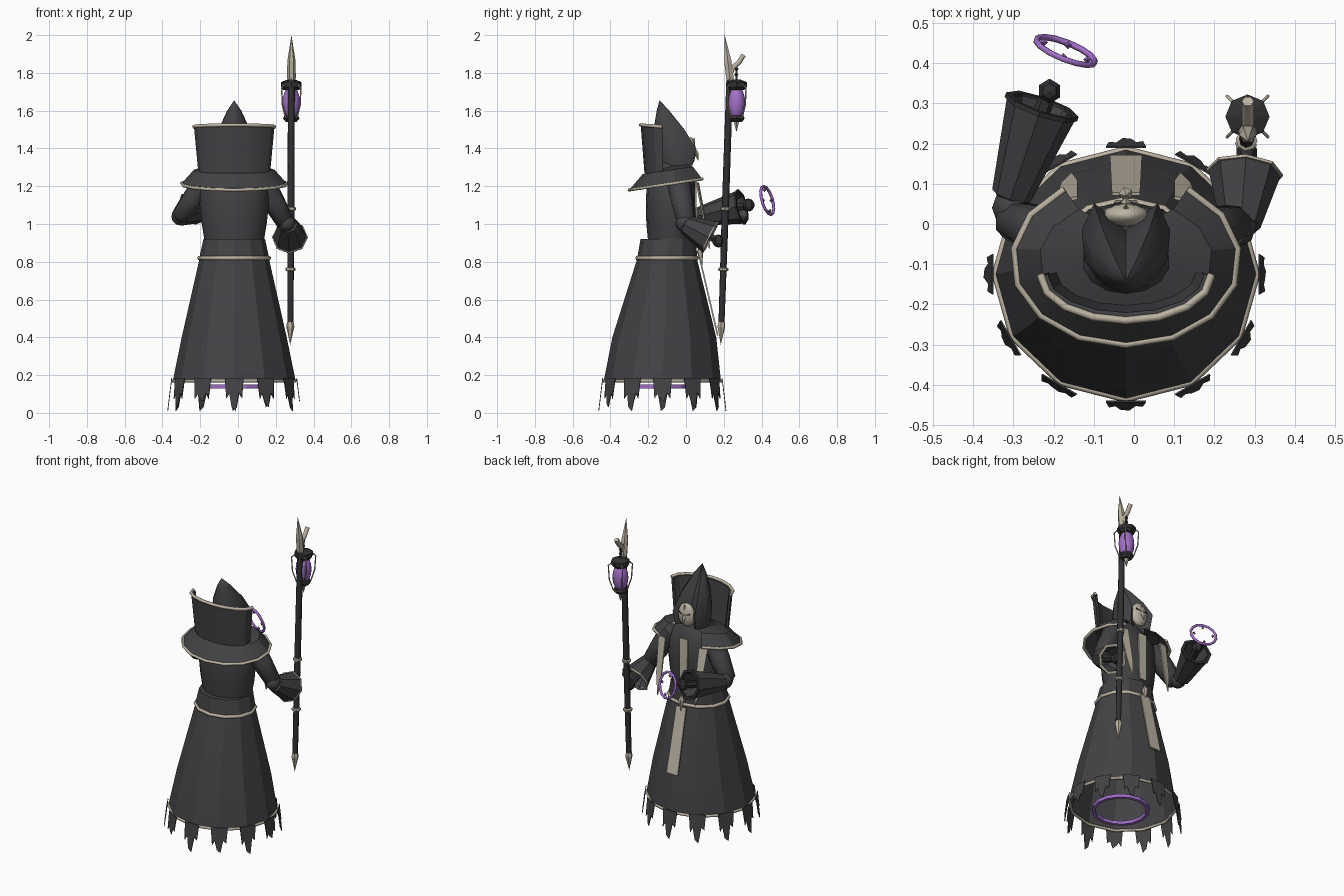
import bpy, bmesh, math, random
from mathutils import Vector

if "Cube" in bpy.data.objects:
    bpy.data.objects.remove(bpy.data.objects["Cube"])

random.seed(4)
CX = -0.02  # centre line of the figure


def material(name, rgb):
    m = bpy.data.materials.new(name)
    m.diffuse_color = (*rgb, 1)
    m.use_nodes = True
    m.node_tree.nodes["Principled BSDF"].inputs["Base Color"].default_value = m.diffuse_color
    return m


CLOTH = material("charcoal cloth", (0.055, 0.055, 0.060))
DARK = material("dark metal", (0.030, 0.030, 0.033))
BONE = material("pale bone", (0.50, 0.45, 0.36))
PURPLE = material("purple glow", (0.36, 0.16, 0.58))


def finish(name, bm, mat, smooth=None, closed=True):
    bmesh.ops.remove_doubles(bm, verts=bm.verts, dist=1e-5)
    if closed:
        bmesh.ops.recalc_face_normals(bm, faces=bm.faces)
    me = bpy.data.meshes.new(name)
    bm.to_mesh(me)
    bm.free()
    me.materials.append(mat)
    ob = bpy.data.objects.new(name, me)
    bpy.context.collection.objects.link(ob)
    if smooth:
        bpy.ops.object.select_all(action='DESELECT')
        ob.select_set(True)
        bpy.context.view_layer.objects.active = ob
        bpy.ops.object.shade_smooth_by_angle(angle=math.radians(smooth))
    return ob


def skin(name, rings, mat, smooth=None, loop=True):
    """Join rows of points with quads."""
    bm = bmesh.new()
    rows = [[bm.verts.new(p) for p in r] for r in rings]
    n = len(rows[0])
    for a, b in zip(rows, rows[1:]):
        for i in range(n if loop else n - 1):
            j = (i + 1) % n
            bm.faces.new((a[i], a[j], b[j], b[i]))
    return finish(name, bm, mat, smooth)


def oval(cx, cy, z, rx, ry, n=12, a0=-90, a1=270, tilt=0):
    full = a1 - a0 == 360
    pts = []
    for i in range(n if full else n + 1):
        a = math.radians(a0 + (a1 - a0) * i / n)
        y = cy + ry * math.sin(a)
        pts.append(Vector((cx + rx * math.cos(a), y, z + tilt * (y - cy))))
    return pts


def turned(name, a, b, prof, mat, n=8, smooth=None):
    """Profile of (fraction, radius) turned about the axis a-b."""
    a, b = Vector(a), Vector(b)
    q = (b - a).to_track_quat('Z', 'Y')
    rings = [[a.lerp(b, t) + q @ Vector((r * math.cos(2 * math.pi * i / n),
              r * math.sin(2 * math.pi * i / n), 0)) for i in range(n)] for t, r in prof]
    return skin(name, rings, mat, smooth)


def tube(name, pts, r, mat, cyclic=False):
    cu = bpy.data.curves.new(name, 'CURVE')
    cu.dimensions = '3D'
    cu.bevel_depth, cu.bevel_resolution, cu.use_fill_caps = r, 1, True
    sp = cu.splines.new('POLY')
    sp.points.add(len(pts) - 1)
    for p, c in zip(sp.points, pts):
        p.co = (*c, 1)
    sp.use_cyclic_u = cyclic
    cu.materials.append(mat)
    ob = bpy.data.objects.new(name, cu)
    bpy.context.collection.objects.link(ob)
    bpy.ops.object.select_all(action='DESELECT')
    ob.select_set(True)
    bpy.context.view_layer.objects.active = ob
    bpy.ops.object.convert(target='MESH')


def ball(name, c, s, mat, u=10, v=7, smooth=60):
    bm = bmesh.new()
    bmesh.ops.create_uvsphere(bm, u_segments=u, v_segments=v, radius=1)
    for p in bm.verts:
        p.co = Vector((p.co.x * s[0], p.co.y * s[1], p.co.z * s[2])) + Vector(c)
    return finish(name, bm, mat, smooth)


def plate(name, pts, mat, thick=0.008):
    bm = bmesh.new()
    bm.faces.new([bm.verts.new(p) for p in pts])
    ob = finish(name, bm, mat, closed=False)
    m = ob.modifiers.new("thickness", 'SOLIDIFY')
    m.thickness, m.offset = thick, 0
    return ob


# Skirt, belt and torso
hem = oval(CX, -0.125, 0.17, 0.325, 0.31)
skin("skirt", [hem, oval(CX, -0.115, 0.40, 0.278, 0.275),
               oval(CX, -0.10, 0.82, 0.183, 0.157)], CLOTH, 20)
skin("belt", [oval(CX, -0.10, 0.82, 0.185, 0.158), oval(CX, -0.093, 0.92, 0.163, 0.148),
              oval(CX, -0.09, 0.92, 0.14, 0.12)], CLOTH)
tube("hem_trim", hem, 0.009, BONE, True)
tube("belt_trim", oval(CX, -0.10, 0.82, 0.185, 0.158), 0.011, BONE, True)
skin("torso", [oval(CX, -0.08, z, rx, ry, 16) for z, rx, ry in (
    (0.90, 0.155, 0.12), (1.0, 0.172, 0.13), (1.10, 0.183, 0.133),
    (1.22, 0.178, 0.128), (1.29, 0.12, 0.09), (1.34, 0.07, 0.06))], CLOTH, 50)

# Ragged flaps hanging from the hem
for i, p in enumerate(hem):
    a = math.radians(-90 + 30 * i)
    side = Vector((-math.sin(a), math.cos(a), 0))
    out = Vector((math.cos(a), math.sin(a), 0))
    tip = random.choice((0.01, 0.03, 0.06))
    shape = ((-.05, .185), (.05, .185), (.042, .09), (.024, .105), (.008, tip),
             (-.014, tip + .02), (-.026, .10), (-.042, .075))
    plate("hem_flap", [Vector((p.x, p.y, z)) + side * s + out * (0.006 + 0.12 * (0.185 - z))
                       for s, z in shape], CLOTH, 0.004)

# Glowing ring under the skirt
skin("ground_ring", [oval(CX, -0.145, z, r, r, 16) for z, r in (
    (0.13, 0.17), (0.15, 0.17), (0.15, 0.15), (0.13, 0.15), (0.13, 0.17))], PURPLE)

# Shoulder cape, open at the front
arc = dict(n=12, a0=-237, a1=57, tilt=0.15)
rim = oval(CX, -0.09, 1.212, 0.28, 0.21, **arc)
skin("shoulder_cape", [rim, oval(CX, -0.085, 1.285, 0.215, 0.145, **arc),
                       oval(CX, -0.06, 1.31, 0.09, 0.075, **arc)], CLOTH, 25, loop=False)
tube("cape_trim", rim, 0.009, BONE)

# Tall standing collar
back = dict(n=8, a0=-180, a1=0)
top = oval(CX, -0.125, 1.515, 0.213, 0.115, tilt=-0.08, **back)
skin("collar", [oval(CX, -0.12, 1.27, 0.19, 0.10, **back), top,
                oval(CX, -0.125, 1.515, 0.195, 0.095, tilt=-0.08, **back),
                oval(CX, -0.12, 1.27, 0.172, 0.082, **back)], CLOTH, 30, loop=False)
tube("collar_trim", top, 0.010, BONE)

# Pointed hood with a recessed face opening
rings = []
for z, yb, yf, w in ((1.31, -.15, .035, .105), (1.40, -.172, .052, .112),
                     (1.50, -.172, -.008, .085), (1.60, -.155, -.088, .038),
                     (1.655, -.14, -.14, 0)):
    r = []
    for i in range(9):
        t = math.radians(135 * (i / 4 - 1))
        r.append(Vector((CX + w * math.sin(t), yb + (yf - yb) * (1 - math.cos(t)) / 1.707, z)))
    r.append(Vector((CX, yf - 0.6 * w, z)))
    rings.append(r)
skin("hood", rings, CLOTH, 40)

# Mask with brow point, nose and eye slits
ball("mask", (CX, 0.022, 1.385), (0.058, 0.030, 0.075), BONE, 12, 8)
turned("mask_nose", (CX, 0.045, 1.41), (CX, 0.065, 1.335),
       ((0, 0), (0.5, 0.012), (1, 0)), BONE, 4)
turned("mask_brow", (CX, 0.03, 1.41), (CX, 0.045, 1.46), ((0, 0.02), (1, 0)), BONE, 4)
for s in (-1, 1):
    plate("eye_slit", [(CX + s * x, y, z) for x, y, z in (
        (.012, .053, 1.395), (.040, .044, 1.408), (.038, .045, 1.399))], DARK, 0.006)

# Front cloth strips and belt tassel
plate("chest_strip", [(CX - .03, .05, 1.24), (CX + .03, .05, 1.24),
                      (CX + .025, .056, .93), (CX - .025, .056, .93)], BONE)
plate("tabard", [(CX - .035, .075, .81), (CX + .035, .075, .81),
                 (CX + .04, .168, .41), (CX - .04, .168, .41)], BONE)
turned("tassel", (CX, .07, .89), (CX, .085, .77), ((0, 0), (.3, .018), (1, 0)), BONE, 5)
for s in (-1, 1):
    plate("stole_end", [(CX + s * x, y, z) for x, y, z in (
        (.12, .065, 1.22), (.175, .055, 1.22), (.16, .10, 1.0), (.135, .125, .87),
        (.12, .105, 1.0))], BONE)

# Arms: upper arm, elbow, flared sleeve, hand
ARMS = (((-.165, -.04, 1.23), (-.305, .01, 1.04), (-.305, .07, 1.04), (-.23, .29, 1.09),
         (-.21, .33, 1.10), DARK),
        ((.125, -.04, 1.23), (.25, .0, 1.01), (.265, -.005, .997), (.275, .127, .93),
         (.28, .172, .91), BONE))
for sh, el, s0, s1, hand, trim in ARMS:
    turned("upper_arm", sh, el, ((-.15, 0), (0, .065), (.5, .062), (1, .05), (1.15, 0)),
           CLOTH, 8, 50)
    ball("elbow", Vector(el).lerp(Vector(s0), 0.5), (.048, .055, .048), CLOTH, 8, 6)
    turned("sleeve", s0, s1, ((-.12, 0), (0, .05), (1, .09), (1, .076), (.45, .04), (.45, 0)),
           CLOTH, 8)
    turned("sleeve_rim", s0, s1, ((.98, .088), (.98, .095), (1.03, .095), (1.03, .078),
                                  (.98, .078)), trim, 8)
    turned("wrist", Vector(s0).lerp(Vector(s1), .4), hand, ((0, .025), (1, .02)), DARK, 6)
    ball("hand", hand, (.031, .033, .035), DARK, 6, 5, None)


# Staff with tips, rings and hook
def on_staff(z):
    k = (z - 0.45) / 1.33
    return Vector((0.277 + 0.006 * k, 0.187 + 0.045 * k, z))


turned("staff_pole", on_staff(.45), on_staff(1.78), ((0, .016), (.5, .019), (1, .018)), DARK, 8, 50)
turned("staff_foot", on_staff(.36), on_staff(.48), ((0, 0), (.6, .016), (.8, .022), (1, .018)), BONE, 6)
turned("staff_tip", (.283, .235, 1.75), (.283, .205, 2.0),
       ((0, .016), (.1, .023), (.45, .022), (1, 0)), BONE, 6)
for z in (0.76, 1.08):
    turned("staff_ring", on_staff(z - .01), on_staff(z + .01),
           ((0, .018), (.2, .027), (.8, .027), (1, .018)), BONE, 8)
tube("staff_hook", [(.283, .232, 1.79), (.283, .25, 1.83), (.283, .28, 1.855),
                    (.283, .305, 1.895)], 0.015, BONE)

# Hanging lantern
L = Vector((.282, .267, 0))


def at(z):
    return L + Vector((0, 0, z))


tube("lantern_chain", [at(1.85), at(1.76)], 0.006, DARK)
for z in (1.79, 1.82):
    turned("chain_link", at(z - .012), at(z + .012), ((0, 0), (.5, .012), (1, 0)), DARK, 4)
ball("lantern_glass", at(1.64), (.047, .047, .09), PURPLE, 12, 8)
turned("lantern_cap", at(1.71), at(1.765), ((0, 0), (0, .042), (.3, .055), (.75, .055),
                                          (1, .02), (1, 0)), DARK, 8)
turned("lantern_base", at(1.54), at(1.575), ((0, 0), (0, .028), (.5, .044), (1, .036), (1, 0)), DARK, 8)
turned("lantern_point", at(1.485), at(1.545), ((0, 0), (.7, .012), (1, .018)), BONE, 6)
for i in range(4):
    d = Vector((math.cos(math.pi * (i + .5) / 2), math.sin(math.pi * (i + .5) / 2), 0))
    tube("lantern_wire", [at(z) + d * r for r, z in (
        (.045, 1.745), (.072, 1.72), (.066, 1.63), (.042, 1.56))], 0.004, BONE)

# Floating ring with small gems
C = Vector((-.17, .43, 1.125))
q = Vector((.36, .9, .27)).to_track_quat('Z', 'Y')
tube("floating_ring", [C + q @ p for p in oval(0, 0, 0, .078, .078, 14)], 0.008, PURPLE, True)
for p in oval(0, 0, 0, .058, .058, 4):
    g = C + q @ p
    turned("ring_gem", g - Vector((0, 0, .012)), g + Vector((0, 0, .012)),
           ((0, 0), (.5, .010), (1, 0)), PURPLE, 4)
